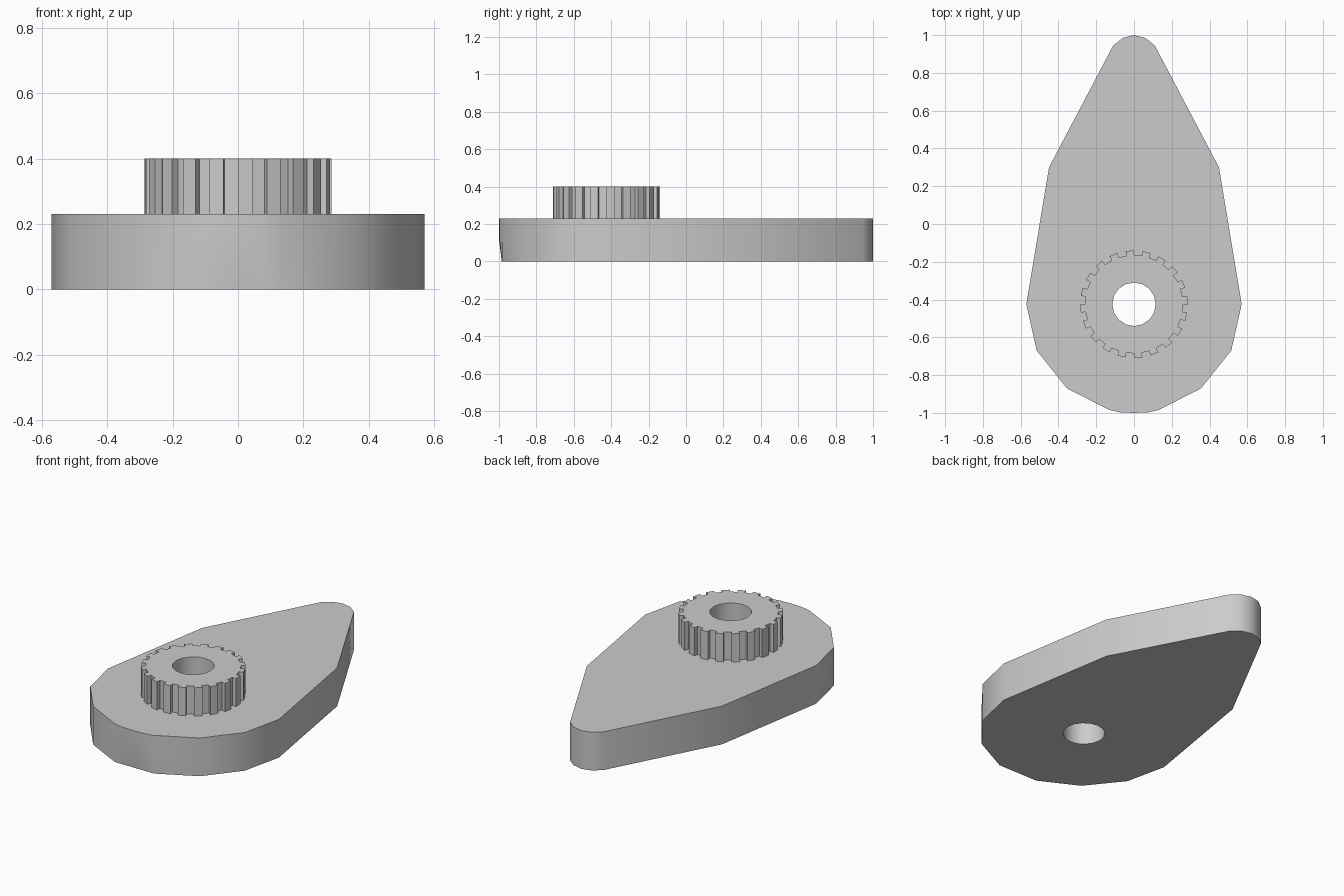
import bpy
import bmesh
from math import sin, cos, radians

cube = bpy.data.objects.get("Cube")
if cube:
    bpy.data.objects.remove(cube, do_unlink=True)

HUB_Y = -0.425      # axis of the toothed hub and its bore
BODY_TOP = 0.23
HUB_TOP = 0.40

grey = bpy.data.materials.new("plain grey")
grey.use_nodes = True
grey.diffuse_color = (0.6, 0.6, 0.6, 1)
grey.node_tree.nodes["Principled BSDF"].inputs["Base Color"].default_value = (0.6, 0.6, 0.6, 1)


def loft(name, rings):
    """Join matching outlines, given bottom to top, into a closed solid."""
    bm = bmesh.new()
    loops = [[bm.verts.new(p) for p in ring] for ring in rings]
    n = len(loops[0])
    for low, high in zip(loops, loops[1:]):
        for i in range(n):
            j = (i + 1) % n
            bm.faces.new((low[i], low[j], high[j], high[i]))
    bm.faces.new(loops[0][::-1])
    bm.faces.new(loops[-1])
    bmesh.ops.recalc_face_normals(bm, faces=bm.faces)
    mesh = bpy.data.meshes.new(name)
    bm.to_mesh(mesh)
    bm.free()
    mesh.materials.append(grey)
    obj = bpy.data.objects.new(name, mesh)
    bpy.context.collection.objects.link(obj)
    return obj


def polar(radius, degrees, z):
    a = radians(degrees)
    return (radius * cos(a), HUB_Y + radius * sin(a), z)


# Teardrop body: one half outline, mirrored, with the nose tucked in underneath
half = [(0.075, -0.997), (0.13, -0.985), (0.355, -0.87), (0.515, -0.67),
        (0.57, -0.425), (0.45, 0.30), (0.11, 0.945), (0.06, 0.985)]
outline = [(0, -1)] + half + [(0, 1)] + [(-x, y) for x, y in reversed(half)]
tucked = [(x, max(y, -0.985), 0) for x, y in outline]
body = loft("teardrop_body", [tucked] + [[(x, y, z) for x, y in outline]
                                         for z in (0.12, BODY_TOP)])

# Hub with twenty square teeth
teeth = 20
step = 360 / teeth
profile = []
for i in range(teeth):
    start = i * step
    profile += [(0.26, start), (0.285, start), (0.285, start + step / 2),
                (0.26, start + step / 2)]
hub = loft("toothed_hub", [[polar(r, a, z) for r, a in profile]
                           for z in (BODY_TOP, HUB_TOP)])

# Bore through both parts
cutter = loft("bore_cutter", [[polar(0.115, i * 22.5, z) for i in range(16)]
                              for z in (-0.1, 0.5)])
cutter.hide_render = True
for part in (body, hub):
    cut = part.modifiers.new("bore", 'BOOLEAN')
    cut.operation = 'DIFFERENCE'
    cut.solver = 'EXACT'
    cut.object = cutter
    bpy.ops.object.select_all(action='DESELECT')
    part.select_set(True)
    bpy.context.view_layer.objects.active = part
    bpy.ops.object.modifier_apply(modifier=cut.name)
    bpy.ops.object.shade_smooth_by_angle(angle=radians(35))
bpy.data.objects.remove(cutter, do_unlink=True)
